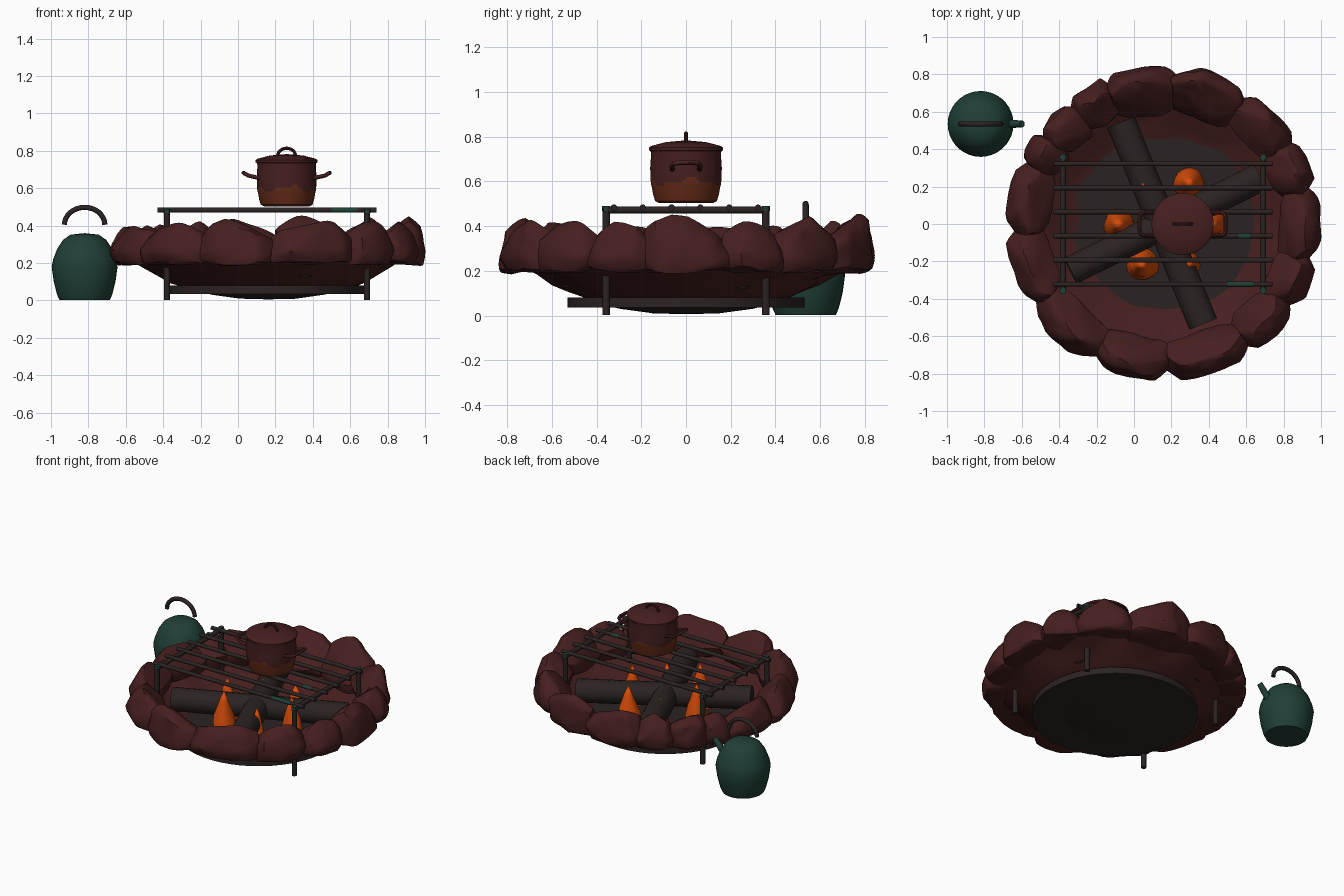
import bpy, bmesh, math, random
from mathutils import Vector, noise

if "Cube" in bpy.data.objects:
    bpy.data.objects.remove(bpy.data.objects["Cube"])

random.seed(4)
CX = 0.16  # fire pit centre


def mat(name, rgb):
    m = bpy.data.materials.new(name)
    m.diffuse_color = (*rgb, 1)
    m.use_nodes = True
    m.node_tree.nodes["Principled BSDF"].inputs["Base Color"].default_value = m.diffuse_color
    return m


STONE = mat("maroon stone", (0.062, 0.0135, 0.0135))
DARK = mat("charred brown", (0.024, 0.0165, 0.016))
FLAME = mat("flame orange", (0.68, 0.072, 0.003))
GREEN = mat("dark green", (0.0145, 0.05, 0.0385))
RUST = mat("heated rust", (0.13, 0.024, 0.009))


def finish(bm, name, mats, angle=35):
    bmesh.ops.recalc_face_normals(bm, faces=bm.faces)
    me = bpy.data.meshes.new(name)
    bm.to_mesh(me)
    bm.free()
    ob = bpy.data.objects.new(name, me)
    bpy.context.collection.objects.link(ob)
    for m in mats:
        me.materials.append(m)
    bpy.ops.object.select_all(action='DESELECT')
    ob.select_set(True)
    bpy.context.view_layer.objects.active = ob
    bpy.ops.object.shade_smooth_by_angle(angle=math.radians(angle))
    return ob


def spin_profile(prof, cx, cy, n=36):
    """Lathe a list of (radius, z) around a vertical axis."""
    bm = bmesh.new()
    vs = [bm.verts.new((r + 1e-5, 0, z)) for r, z in prof]
    es = [bm.edges.new(p) for p in zip(vs, vs[1:])]
    bmesh.ops.spin(bm, geom=vs + es, cent=(0, 0, 0), axis=(0, 0, 1),
                   angle=math.tau, steps=n)
    bmesh.ops.remove_doubles(bm, verts=bm.verts, dist=1e-4)
    bmesh.ops.translate(bm, verts=bm.verts, vec=(cx, cy, 0))
    return bm


def tube(name, pts, r, m, n=12, r2=None):
    """Sweep a round section along a path, with closed ends."""
    bm = bmesh.new()
    pts = [Vector(p) for p in pts]
    rings = []
    side = None
    for i, p in enumerate(pts):
        d = (pts[min(i + 1, len(pts) - 1)] - pts[max(i - 1, 0)]).normalized()
        if side is None:
            side = d.orthogonal().normalized()
        side = (side - d * side.dot(d)).normalized()
        up = d.cross(side)
        rad = r if r2 is None else r + (r2 - r) * i / (len(pts) - 1)
        rings.append([bm.verts.new(p + rad * (side * math.cos(a) + up * math.sin(a)))
                      for a in (math.tau * k / n for k in range(n))])
    for a, b in zip(rings, rings[1:]):
        for k in range(n):
            bm.faces.new((a[k], a[(k + 1) % n], b[(k + 1) % n], b[k]))
    bm.faces.new(rings[0])
    bm.faces.new(rings[-1])
    return finish(bm, name, [m])


# Earth bowl with an uneven surface, charred underneath the ash
bowl = [(0, .006), (.15, .01), (.3, .032), (.4, .055), (.47, .078), (.53, .105),
        (.6, .145), (.67, .19), (.73, .225), (.77, .25)]
bm = spin_profile(bowl, CX, 0, 64)
for v in bm.verts:
    r = math.hypot(v.co.x - CX, v.co.y)
    v.co.z = max(0.002, v.co.z + 0.08 * noise.noise(v.co * 6) * r * r)
for f in bm.faces:
    c = f.calc_center_median()
    f.material_index = int(math.hypot(c.x - CX, c.y) < .38)
finish(bm, "earth_bowl", [STONE, DARK], 60)

# Ash disc
finish(spin_profile([(0, .035), (.53, .035), (.53, .08), (0, .08)], CX, 0, 48),
       "ash_disc", [DARK])

# Ring of stones between seam angles, each with its own peak height
seams = [14, 33, 57, 86, 112, 128, 144, 156, 183, 212, 243, 271, 304, 326, 346, 374]
peaks = [.42, .44, .45, .42, .41, .42, .40, .40, .40, .405, .445, .425, .44, .41, .455]
for i, peak in enumerate(peaks):
    a0, a1 = seams[i] - 1, seams[i + 1] + 1
    back = i in (2, 3)
    bm = bmesh.new()
    n = 6
    tip = random.uniform(.35, .65)
    for s in range(n + 1):
        t = s / n
        fall = abs(t - tip) / max(tip, 1 - tip)
        top = peak + .01 - (peak - .325) * fall ** 1.15
        a = math.radians(a0 + (a1 - a0) * t)
        inset = .045 if s in (0, n) else 0
        section = [(.832, .204), (.845, .26), (.815, top - .045), (.765, top),
                   (.69, top - .06), (.625, .28), (.65, .205)]
        if back:  # sloping inwards from a high outer rim
            section = [(.832, .204), (.85, .27), (.835, top - .03), (.795, top),
                       (.72, top - .08), (.6, .24), (.62, .19)]
        for r, z in section:
            r += random.uniform(-.02, .008) - (inset if r > .72 else -inset * .6)
            z += random.uniform(-.012, .012)
            bm.verts.new((CX + r * math.cos(a), r * math.sin(a), max(z, .19)))
    hull = bmesh.ops.convex_hull(bm, input=bm.verts)
    junk = {g for g in hull["geom_interior"] if isinstance(g, bmesh.types.BMVert)}
    bmesh.ops.delete(bm, geom=list(junk), context='VERTS')
    bmesh.ops.subdivide_edges(bm, edges=bm.edges, cuts=2, use_grid_fill=True)
    for v in bm.verts:
        v.co += noise.noise_vector(v.co * 9) * .018
    bmesh.ops.smooth_vert(bm, verts=bm.verts, factor=.3, use_axis_x=True,
                          use_axis_y=True, use_axis_z=True)
    finish(bm, f"ring_stone_{i + 1}", [STONE], 35)

# Crossed logs
tube("log_lower", [(-.34, -.25, .225), (.675, .25, .195)], .077, DARK, 20)
tube("log_upper", [(-.07, .545, .21), (.37, -.535, .205)], .08, DARK, 20)

# Six flames in a circle: (height, base radius)
flames = [(.27, .075), (.24, .085), (.22, .06), (.27, .08), (.30, .085), (.24, .06)]
for i, (h, b) in enumerate(flames):
    a = math.tau * i / 6
    x, y = CX + .01 + .25 * math.cos(a), .25 * math.sin(a)
    bm = spin_profile([(0, .075), (b, .078), (b * .93, .12), (b * .7, .08 + h * .42),
                       (b * .35, .08 + h * .75), (0, .08 + h)], x, y, 18)
    for v in bm.verts:
        v.co.x += .012 * noise.noise(v.co * 12)
        v.co.y += .012 * noise.noise(v.co * 12 + Vector((5, 2, 1)))
    finish(bm, f"flame_{i + 1}", [FLAME], 50)

# Grill bars, cross rails and legs
for i in range(6):
    y = -.322 + .1288 * i
    tube(f"grill_bar_{i + 1}", [(-.43, y, .483), (.74, y, .483)], .0135, DARK)
for side, x in (("left", -.38), ("right", .69)):
    tube(f"grill_rail_{side}", [(x, -.37, .472), (x, .37, .472)], .016, DARK)
    for end, y in (("front", -.357), ("back", .357)):
        tube(f"grill_leg_{end}_{side}", [(x, y, .003), (x, y, .475)], .017, DARK)
        tube(f"leg_cap_{end}_{side}", [(x, y, .468), (x, y, .489)], .018, GREEN)
# Green worn patches on two bars
tube("bar_patch_front", [(.5, -.322, .483), (.64, -.322, .483)], .0142, GREEN)
tube("bar_patch_middle", [(.56, -.0644, .483), (.62, -.0644, .483)], .0142, GREEN)

# Cooking pot with a heated lower band and a lid
PX = .26
bm = spin_profile([(0, .503), (.12, .503), (.138, .512), (.147, .54), (.152, .57),
                   (.155, .582), (.157, .594), (.158, .605), (.159, .62), (.16, .66),
                   (.156, .72), (.158, .735), (.165, .738), (.166, .75), (.155, .758),
                   (.09, .775), (0, .783)], PX, 0, 64)
for f in bm.faces:
    c = f.calc_center_median()
    a = math.atan2(c.y, c.x - PX)
    f.material_index = int(c.z < .598 + .014 * math.sin(4 * a + 1) + .008 * math.sin(9 * a))
finish(bm, "cooking_pot", [STONE, RUST])
arc = [math.pi * k / 12 for k in range(13)]
tube("lid_handle", [(PX - .048 * math.cos(a), 0, .772 + .042 * math.sin(a)) for a in arc],
     .009, STONE, 10)
for name, s in (("left", -1), ("right", 1)):
    tube(f"pot_handle_{name}",
         [(PX + s * x, y, z) for x, y, z in
          [(.135, -.06, .652), (.205, -.063, .668), (.226, -.053, .68), (.23, -.03, .683),
           (.23, .03, .683), (.226, .053, .68), (.205, .063, .668), (.135, .06, .652)]],
         .011, STONE, 10)

# Kettle with spout and arched handle
KX, KY = -.82, .535
finish(spin_profile([(0, .003), (.135, .003), (.147, .03), (.165, .1), (.176, .18),
                     (.168, .22), (.145, .28), (.115, .325), (.075, .352), (0, .36)],
                    KX, KY), "kettle_body", [GREEN])
tube("kettle_spout", [(KX + .13, KY, .2), (KX + .18, KY, .26), (KX + .222, KY, .31)],
     .024, GREEN, 14, .018)
arc = [math.pi * k / 16 for k in range(17)]
tube("kettle_handle", [(KX - .108 * math.cos(a), KY, .405 + .093 * math.sin(a)) for a in arc],
     .014, DARK)
